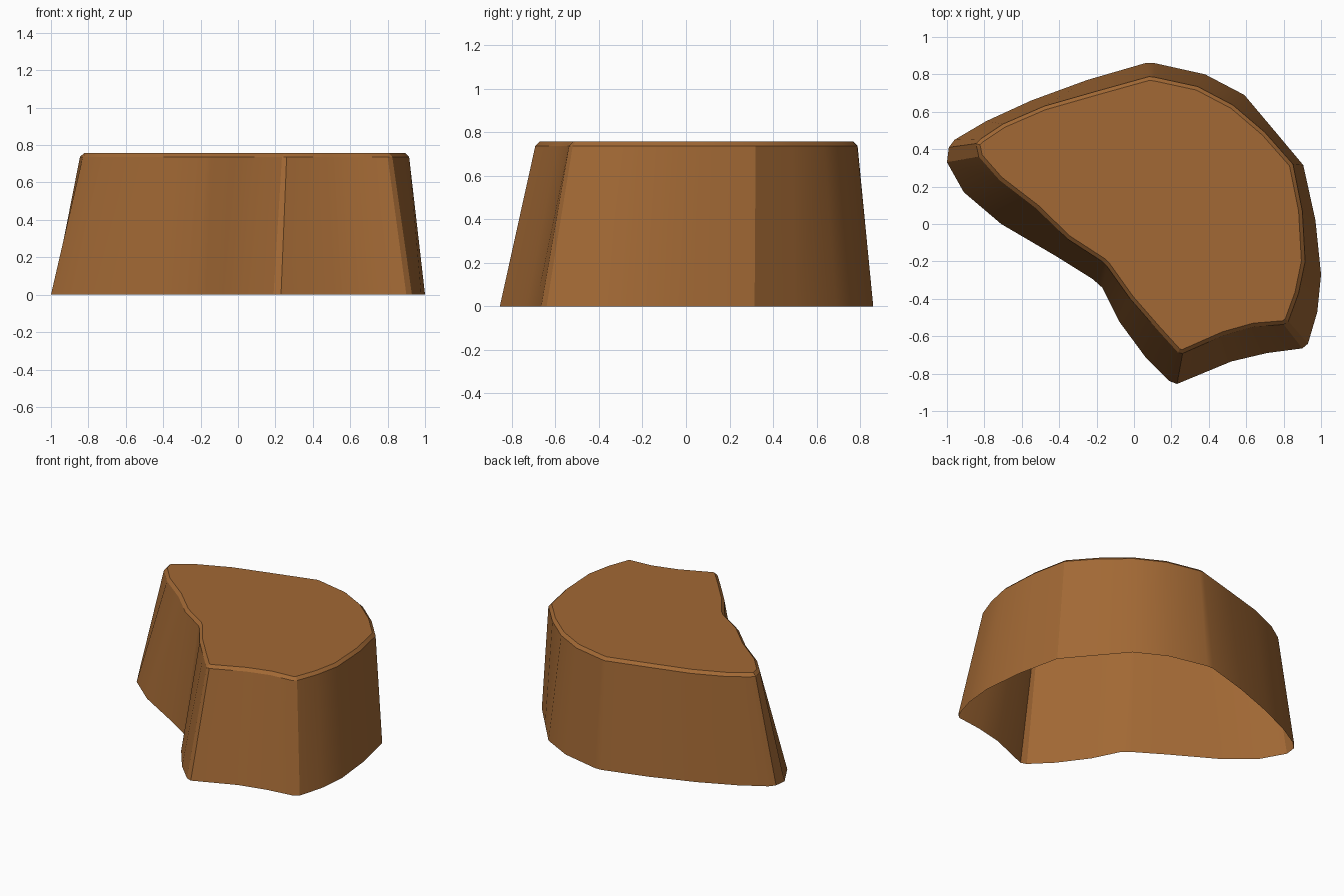
import bpy, bmesh, math

# Outline going clockwise from above: base x, base y, rim x, rim y
OUTLINE = [
    (-1.00, 0.33, -0.83, 0.36), (-0.99, 0.41, -0.845, 0.43),
    (-0.96, 0.45, -0.82, 0.455), (-0.79, 0.55, -0.70, 0.535),
    (-0.55, 0.66, -0.48, 0.63), (-0.25, 0.77, -0.20, 0.71),
    (0.06, 0.86, 0.08, 0.788), (0.11, 0.86, 0.11, 0.785),
    (0.38, 0.80, 0.34, 0.735), (0.59, 0.69, 0.53, 0.635),
    (0.75, 0.50, 0.70, 0.49), (0.905, 0.315, 0.85, 0.32),
    (0.97, 0.02, 0.90, 0.07), (1.00, -0.27, 0.915, -0.20),
    (0.98, -0.47, 0.88, -0.37), (0.93, -0.64, 0.825, -0.52),
    (0.90, -0.665, 0.80, -0.537), (0.71, -0.69, 0.64, -0.55),
    (0.52, -0.735, 0.48, -0.595), (0.23, -0.855, 0.26, -0.692),
    (0.19, -0.84, 0.235, -0.687), (0.06, -0.71, 0.12, -0.56),
    (-0.08, -0.52, -0.02, -0.40), (-0.17, -0.34, -0.145, -0.225),
    (-0.22, -0.295, -0.17, -0.20), (-0.42, -0.17, -0.355, -0.08),
    (-0.71, 0.00, -0.525, 0.085), (-0.91, 0.17, -0.72, 0.235),
]
RIM_Z, BEVEL = 0.737, 0.02

# Sloping walls, open underneath
bm = bmesh.new()
base = [bm.verts.new((p[0], p[1], 0)) for p in OUTLINE]
rim = [bm.verts.new((p[2], p[3], RIM_Z)) for p in OUTLINE]
n = len(OUTLINE)
for i in range(n):
    j = (i + 1) % n
    bm.faces.new((base[j], base[i], rim[i], rim[j]))

# Flat top with a narrow chamfer around it
top = bm.faces.new(list(reversed(rim)))
bm.normal_update()
bmesh.ops.inset_region(bm, faces=[top], thickness=BEVEL, depth=BEVEL,
                       use_even_offset=True, use_boundary=True)

mesh = bpy.data.meshes.new("rock_plateau")
bm.to_mesh(mesh)
bm.free()
rock = bpy.data.objects.new("rock_plateau", mesh)
bpy.context.collection.objects.link(rock)

# Brown earth colour
mat = bpy.data.materials.new("brown_earth")
mat.diffuse_color = (0.36, 0.14, 0.035, 1)
mesh.materials.append(mat)

# Soft walls, crisp corners
bpy.context.view_layer.objects.active = rock
rock.select_set(True)
bpy.ops.object.shade_smooth_by_angle(angle=math.radians(25))
